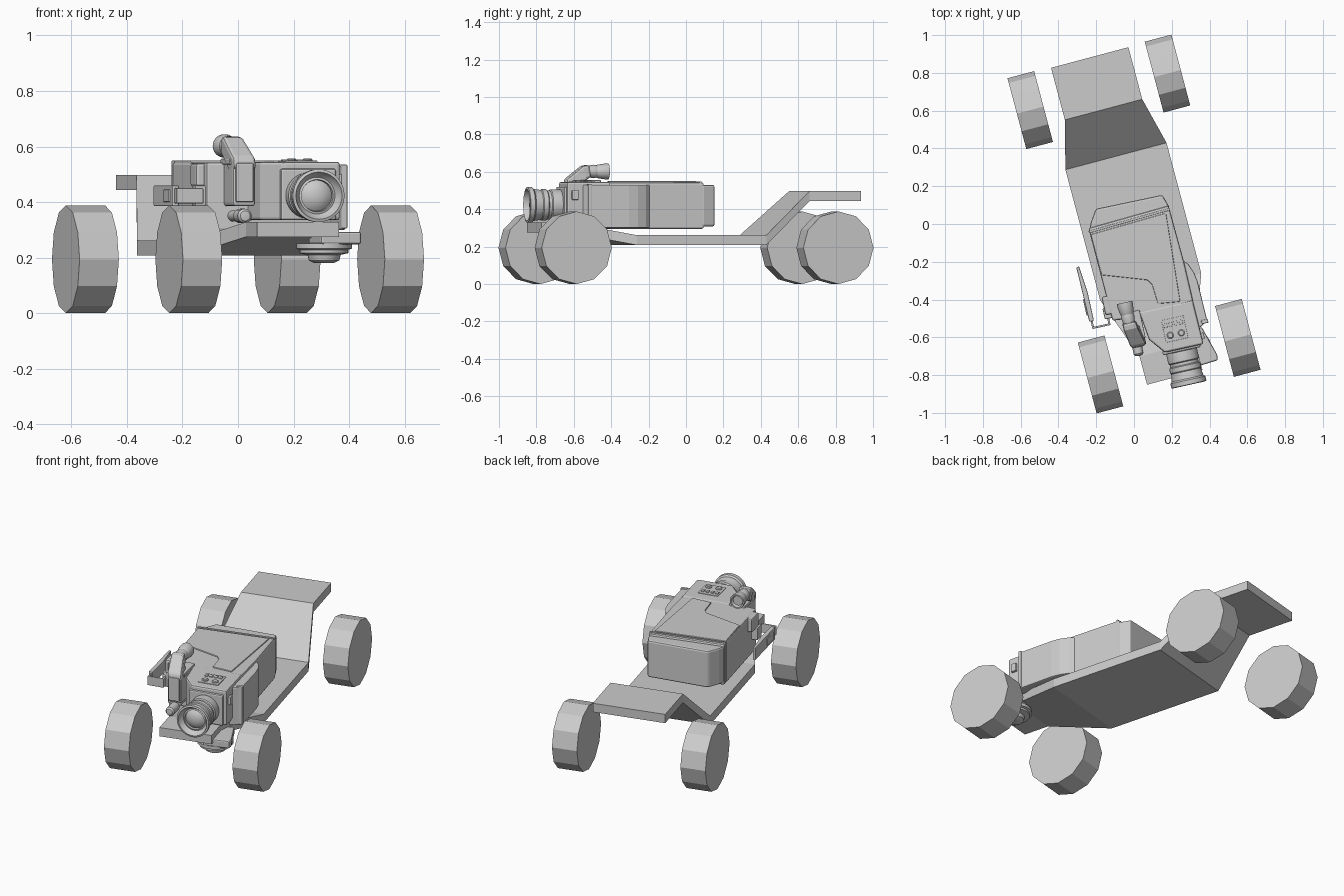
import bpy, bmesh, math
from mathutils import Matrix, Vector

CAR = Matrix.Rotation(math.radians(14.9), 4, 'Z')
CAM = Matrix.Rotation(math.radians(12.5), 4, 'Z')


def finish(name, bm, frame, bevel=0, smooth=False):
    bmesh.ops.recalc_face_normals(bm, faces=bm.faces)
    me = bpy.data.meshes.new(name)
    bm.to_mesh(me)
    bm.free()
    ob = bpy.data.objects.new(name, me)
    bpy.context.collection.objects.link(ob)
    ob.matrix_world = frame
    if bevel:
        m = ob.modifiers.new("bevel", 'BEVEL')
        m.width, m.segments, m.limit_method = bevel, 2, 'ANGLE'
        m.angle_limit = math.radians(35)
    if smooth:
        bpy.ops.object.select_all(action='DESELECT')
        ob.select_set(True)
        bpy.context.view_layer.objects.active = ob
        bpy.ops.object.shade_smooth_by_angle(angle=math.radians(30))
    return ob


def prism(name, pts, z0, z1, bevel=0.006, frame=CAM):
    bm = bmesh.new()
    f = bm.faces.new([bm.verts.new((x, y, z0)) for x, y in pts])
    r = bmesh.ops.extrude_face_region(bm, geom=[f])
    top = [v for v in r["geom"] if isinstance(v, bmesh.types.BMVert)]
    bmesh.ops.translate(bm, vec=(0, 0, z1 - z0), verts=top)
    return finish(name, bm, frame, bevel)


def box(name, x0, x1, y0, y1, z0, z1, bevel=0.004, frame=CAM):
    return prism(name, [(x0, y0), (x1, y0), (x1, y1), (x0, y1)], z0, z1, bevel, frame)


def lathe(name, profile, origin, axis, n=32):
    # profile holds (radius, distance along axis)
    bm = bmesh.new()
    vs = [bm.verts.new((r, 0, h)) for r, h in profile]
    es = [bm.edges.new(p) for p in zip(vs, vs[1:])]
    bmesh.ops.spin(bm, geom=vs + es, axis=(0, 0, 1), cent=(0, 0, 0),
                   angle=2 * math.pi, steps=n)
    bmesh.ops.remove_doubles(bm, verts=bm.verts, dist=1e-4)
    rot = Vector((0, 0, 1)).rotation_difference(Vector(axis)).to_matrix().to_4x4()
    return finish(name, bm, CAM @ Matrix.Translation(origin) @ rot, smooth=True)


def loft(name, rings, frame, bevel=0):
    # skins a list of equal-sized rings
    bm = bmesh.new()
    rs = [[bm.verts.new(p) for p in ring] for ring in rings]
    for a, b in zip(rs, rs[1:]):
        for i in range(len(a)):
            j = (i + 1) % len(a)
            bm.faces.new((a[i], a[j], b[j], b[i]))
    bm.faces.new(rs[0])
    bm.faces.new(rs[-1])
    return finish(name, bm, frame, bevel)


# Low-poly wheels, twelve sides each
for end, y in (("front", -0.724), ("rear", 0.724)):
    for side, x in (("left", -0.376), ("right", 0.376)):
        bm = bmesh.new()
        bmesh.ops.create_cone(bm, cap_ends=True, segments=12, radius1=0.194,
                              radius2=0.194, depth=0.146,
                              matrix=Matrix.Rotation(math.pi / 2, 4, 'Y'))
        finish(f"{end}_{side}_wheel", bm, CAR @ Matrix.Translation((x, y, 0.194)))

# Bent chassis plate: (y, half width, underside height)
stations = [(-0.84, 0.152, 0.275), (-0.685, 0.152, 0.275), (-0.344, 0.277, 0.208),
            (0.371, 0.277, 0.208), (0.627, 0.212, 0.444), (0.912, 0.212, 0.444)]
loft("chassis", [[(-w, y, z), (w, y, z), (w, y, z + 0.053), (-w, y, z + 0.053)]
                 for y, w, z in stations], CAR)

# Camera body and rear battery pod
prism("camera_body", [(-0.24, 0.03), (0.2, 0.055), (0.215, -0.25), (0.217, -0.47),
                      (-0.07, -0.49), (-0.222, -0.475)], 0.295, 0.543, 0.01)
prism("battery_pod", [(-0.238, 0.02), (-0.22, 0.06), (-0.18, 0.122), (0.18, 0.118),
                      (0.2, 0.055), (0.2, 0.02)], 0.308, 0.53, 0.01)
prism("top_lid", [(-0.236, -0.005), (0.178, 0.02), (0.15, -0.455), (0.032, -0.44),
                  (0.024, -0.335), (0.004, -0.305), (-0.226, -0.227)], 0.535, 0.55, 0.005)
prism("lid_seam", [(-0.243, 0.004), (0.2, 0.03), (0.2, 0.042), (-0.243, 0.016)],
      0.31, 0.549, 0.003)

# Tape door bulging from the right side
prism("side_door", [(0.2, -0.23), (0.235, -0.27), (0.255, -0.32), (0.263, -0.37),
                    (0.268, -0.585), (0.205, -0.62), (0.19, -0.4)], 0.3, 0.53, 0.006)
box("side_door_rim", 0.235, 0.272, -0.595, -0.575, 0.305, 0.535)

# Front lens housing
prism("front_housing", [(-0.075, -0.46), (0.216, -0.46), (0.222, -0.70),
                        (0.012, -0.70), (-0.055, -0.615)], 0.335, 0.545, 0.01)
box("lens_collar", 0.0, 0.205, -0.712, -0.69, 0.335, 0.52, 0.008)

# Lens barrel with recessed glass
lathe("lens", [(0, 0), (0.08, 0), (0.083, 0.02), (0.083, 0.065), (0.077, 0.07), (0.077, 0.085),
               (0.084, 0.09), (0.084, 0.115), (0.08, 0.12), (0.086, 0.16), (0.095, 0.168),
               (0.095, 0.192), (0.085, 0.195), (0.078, 0.178), (0.066, 0.165)],
      (0.1, -0.70, 0.423), (0, -1, 0), 40)
lathe("lens_glass", [(0.068, 0.15), (0.066, 0.165), (0.058, 0.168), (0.056, 0.155),
                     (0.04, 0.168), (0.02, 0.174), (0, 0.176)],
      (0.1, -0.70, 0.423), (0, -1, 0), 40)

# Control panel with buttons and knobs
box("control_panel", 0.03, 0.15, -0.65, -0.53, 0.54, 0.549, 0.002)
for i in range(4):
    x = 0.046 + i * 0.028
    box(f"button_{i + 1}", x - 0.009, x + 0.009, -0.572, -0.548, 0.545, 0.554, 0.002)
for i, x in enumerate((0.06, 0.12)):
    lathe(f"knob_{i + 1}", [(0, 0), (0.018, 0), (0.018, 0.008), (0.013, 0.012), (0, 0.012)],
          (x, -0.617, 0.545), (0, 0, 1), 16)
box("side_switch", 0.215, 0.235, -0.675, -0.64, 0.45, 0.5)

# Viewfinder: eyepiece, sloping elbow and upright block
lathe("eyepiece", [(0, 0.0), (0.03, 0.0), (0.036, 0.035), (0.033, 0.05), (0.037, 0.06),
                   (0.042, 0.095), (0.042, 0.115), (0.034, 0.115), (0.028, 0.1), (0, 0.1)],
      (-0.139, -0.51, 0.602), (0, 1, 0), 24)
loft("viewfinder_elbow",
     [[(c - w, y0, z0), (c + w, y0, z0), (c + w, y1, z1), (c - w, y1, z1)]
      for c, w, y0, z0, y1, z1 in ((-0.139, 0.036, -0.495, 0.57, -0.505, 0.638),
                                   (-0.137, 0.038, -0.52, 0.56, -0.54, 0.632),
                                   (-0.118, 0.042, -0.54, 0.525, -0.635, 0.56),
                                   (-0.115, 0.042, -0.54, 0.5, -0.64, 0.52))], CAM, 0.012)
box("viewfinder_foot", -0.165, -0.07, -0.6, -0.45, 0.535, 0.556)
box("viewfinder_block", -0.158, -0.075, -0.63, -0.47, 0.385, 0.55, 0.01)
box("viewfinder_front_plate", -0.148, -0.085, -0.642, -0.625, 0.4, 0.54)

# Small forward microphone
lathe("microphone", [(0, 0), (0.02, 0), (0.02, 0.12), (0.026, 0.125), (0.026, 0.2),
                     (0.018, 0.21), (0, 0.213)], (-0.125, -0.475, 0.35), (0, -1, 0), 20)

# Left hand grip on a thin bracket
prism("hand_grip", [(-0.348, -0.16), (-0.333, -0.155), (-0.318, -0.30), (-0.318, -0.455),
                    (-0.343, -0.455), (-0.345, -0.31)], 0.385, 0.46, 0.005)
box("grip_pad", -0.35, -0.335, -0.42, -0.33, 0.4, 0.445)
box("grip_bracket_front", -0.33, -0.24, -0.495, -0.485, 0.395, 0.45, 0.003)
box("grip_bracket_outer", -0.335, -0.325, -0.495, -0.44, 0.395, 0.45, 0.003)
box("grip_bracket_inner", -0.247, -0.237, -0.495, -0.42, 0.395, 0.45, 0.003)
box("grip_hinge", -0.26, -0.215, -0.46, -0.4, 0.385, 0.46, 0.006)
box("left_connector", -0.252, -0.2, -0.44, -0.34, 0.455, 0.54, 0.01)

# Mount under the nose
prism("mount_plate", [(0.12, -0.63), (0.232, -0.61), (0.28, -0.77), (0.278, -0.8),
                      (0.127, -0.812)], 0.248, 0.293, 0.008)
lathe("mount_disc", [(0, 0), (0.1, 0), (0.1, 0.018), (0.088, 0.022), (0.088, 0.034),
                     (0.06, 0.04), (0.055, 0.06), (0.035, 0.07), (0, 0.07)],
      (0.16, -0.71, 0.25), (0, 0, -1), 28)
